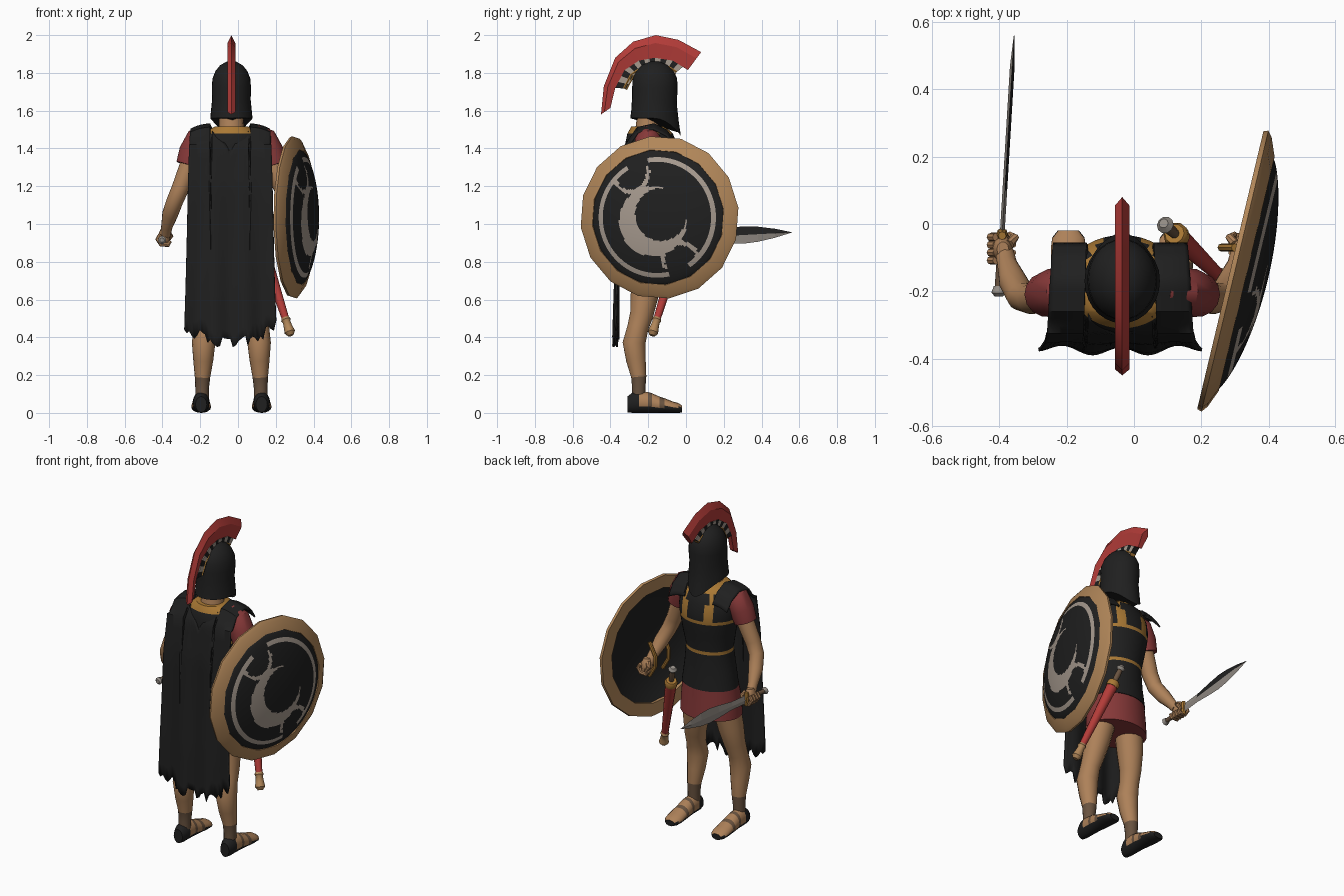
import bpy, bmesh, math, random
from math import sin, cos, pi, radians
from mathutils import Vector as V, Matrix

if "Cube" in bpy.data.objects:
    bpy.data.objects.remove(bpy.data.objects["Cube"])
random.seed(4)
CX = -0.035                                  # body centre line


def material(name, *rgb):
    m = bpy.data.materials.new(name)
    m.use_nodes = True
    m.diffuse_color = (*rgb, 1)
    m.node_tree.nodes["Principled BSDF"].inputs["Base Color"].default_value = (*rgb, 1)
    return m


BLACK = material("black", .014, .014, .014)
SKIN = material("skin", .42, .22, .1)
CREST = material("bright red", .45, .045, .04)
CLOTH = material("dark red", .24, .04, .04)
GOLD = material("gold", .4, .19, .035)
WOOD = material("wood", .44, .24, .1)
STEEL = material("steel", .3, .27, .24)
BONE = material("pale grey", .38, .32, .27)
BROWN = material("brown leather", .14, .085, .05)


def build(name, verts, faces, mats, rule=None, angle=40):
    """Mesh object; rule(face centre, face normal) gives the material index."""
    me = bpy.data.meshes.new(name)
    me.from_pydata(verts, [], faces)
    bm = bmesh.new()
    bm.from_mesh(me)
    bmesh.ops.remove_doubles(bm, verts=bm.verts, dist=1e-5)
    bmesh.ops.recalc_face_normals(bm, faces=bm.faces)
    for f in bm.faces:
        f.smooth = angle > 0
        if rule:
            f.material_index = int(rule(f.calc_center_median(), f.normal))
    bm.to_mesh(me)
    bm.free()
    for m in mats:
        me.materials.append(m)
    if angle:
        me.set_sharp_from_angle(angle=radians(angle))
    ob = bpy.data.objects.new(name, me)
    bpy.context.collection.objects.link(ob)
    return ob


def loft(name, rings, mats, rule=None, angle=40, caps=True):
    n = len(rings[0])
    faces = [(i * n + j, i * n + (j + 1) % n, (i + 1) * n + (j + 1) % n, (i + 1) * n + j)
             for i in range(len(rings) - 1) for j in range(n)]
    if caps:
        faces += [tuple(range(n)), tuple(range((len(rings) - 1) * n, len(rings) * n))]
    return build(name, [p for r in rings for p in r], faces, mats, rule, angle)


def oval(c, u, v, n=16):
    return [V(c) + V(u) * cos(2 * pi * k / n) + V(v) * sin(2 * pi * k / n) for k in range(n)]


def stack(rows, n=32, x=CX):
    """Level ovals from rows of z, half width, half depth, y."""
    return [oval((x, y, z), (a, 0, 0), (0, b, 0), n) for z, a, b, y in rows]


def tube(name, pts, radii, mats, rule=None, n=14, angle=40):
    pts = [V(p) for p in pts]
    rings = []
    for i, (p, r) in enumerate(zip(pts, radii)):
        d = (pts[min(i + 1, len(pts) - 1)] - pts[max(i - 1, 0)]).normalized()
        u = d.cross(V((0, 1, 0)) if abs(d.y) < .9 else V((0, 0, 1))).normalized()
        rings.append(oval(p, u * r, d.cross(u) * r, n))
    return loft(name, rings, mats, rule, angle)


# Torso armour with gold bands and straps
def trim(c, n):
    x = abs(c.x - CX)
    band = abs(c.z - 1.11) < .012 or abs(c.z - 1.31) < .012
    strap = c.z > 1.31 and .065 < x < .095 and c.y > -.2
    return band or strap or c.z > 1.49


torso = [(.88, .172, .135, -.19), (1.0, .155, .125, -.19), (1.1, .143, .12, -.185),
         (1.12, .143, .12, -.185), (1.22, .16, .135, -.18), (1.3, .175, .145, -.18),
         (1.32, .178, .147, -.18), (1.36, .182, .146, -.18), (1.42, .18, .138, -.185),
         (1.48, .15, .12, -.19), (1.515, .09, .09, -.2)]
loft("body_armour", stack(torso, 40), [BLACK, GOLD], trim)
loft("tunic_skirt", stack([(.7, .188, .15, -.2), (.8, .182, .145, -.2), (.92, .165, .13, -.19)]), [CLOTH])
loft("neck", stack([(1.44, .085, .08, -.2), (1.52, .066, .066, -.2), (1.64, .06, .06, -.19)], 16), [SKIN])

# Legs, sandals, arms, sleeves and hands on both sides
for s, side in ((-1, "right"), (1, "left")):
    def at(x, y, z):
        return (CX + s * x, y, z)

    leg = [(.07, .155, -.25, .036), (.13, .155, -.25, .036), (.19, .153, -.25, .041), (.28, .149, -.265, .053),
           (.37, .147, -.275, .062), (.45, .143, -.255, .057), (.52, .135, -.235, .063),
           (.62, .12, -.22, .075), (.8, .09, -.2, .085)]
    tube(side + "_leg", [at(x, y, z) for z, x, y, r in leg], [r for *_, r in leg],
         [SKIN, BROWN], lambda c, n: c.z < .19)
    foot = [(-.31, .045, .03, .042), (-.28, .055, .042, .055), (-.25, .057, .044, .057),
            (-.2, .055, .045, .055), (-.18, .052, .046, .052), (-.14, .043, .049, .043),
            (-.115, .039, .051, .039), (-.07, .03, .052, .03), (-.04, .026, .048, .026), (-.02, .02, .032, .018)]

    def sandal(c, n):
        if c.z < .028 or c.y < -.25:
            return 1
        return 2 * (-.2 < c.y < -.18 or -.14 < c.y < -.115)

    loft(side + "_foot", [oval(at(.16, y, z), (a, 0, 0), (0, 0, b)) for y, z, a, b in foot],
         [SKIN, BLACK, BROWN], sandal)
    arm = [(.15, -.2, 1.46, .05), (.215, -.21, 1.33, .052), (.27, -.222, 1.19, .046),
           (.3, -.215, 1.12, .044), (.325, -.17, 1.05, .042), (.342, -.12, .985, .03), (.35, -.085, .94, .028)]
    tube(side + "_arm", [at(x, y, z) for x, y, z, r in arm], [r for *_, r in arm], [SKIN])
    tube(side + "_sleeve", [at(.12, -.2, 1.49), at(.17, -.2, 1.45), at(.205, -.205, 1.38), at(.228, -.21, 1.31)],
         [.04, .07, .073, .066], [CLOTH])
    loft(side + "_palm", [oval(at(.355, -.075, z), (a, 0, 0), (0, b, 0), 10) for z, a, b in
                          ((.975, .018, .022), (.95, .03, .038), (.91, .03, .042), (.885, .018, .03))], [SKIN])
    for k in range(4):
        y = -.108 + .023 * k
        tube(side + "_finger", [at(.375, y, .945), at(.39, y, .92), at(.372, y, .892), at(.335, y, .89),
                                at(.322, y, .91)], [.012, .013, .013, .012, .008], [SKIN], n=8)
    tube(side + "_thumb", [at(.335, -.06, .955), at(.32, -.04, .935), at(.335, -.03, .91)],
         [.015, .013, .008], [SKIN], n=8)

# Helmet with cheek guards drawn down to a point
rows = [(1.56, .112, .125, -.17), (1.6, .108, .12, -.17), (1.66, .102, .116, -.17), (1.72, .104, .12, -.165),
        (1.77, .1, .118, -.165), (1.81, .084, .1, -.165), (1.84, .06, .072, -.165), (1.86, .025, .03, -.165)]
helmet = stack(rows, 28)
for ring, drop in zip(helmet, (.085, .06, .03)):
    for p in ring:
        f = max(0, (p.y + .17) / .12)
        p.z -= drop * f * f
        p.y += .2 * drop * f
        p.x = CX + (p.x - CX) * (1 - 3 * drop * max(0, f - .3))
loft("helmet", helmet, [BLACK])

# Crest and its checkered holder
outer = [(-.45, 1.58), (-.435, 1.73), (-.375, 1.88), (-.28, 1.965), (-.16, 2), (-.04, 1.975), (.08, 1.91)]
inner = [(-.4, 1.615), (-.375, 1.72), (-.325, 1.815), (-.25, 1.865), (-.165, 1.88), (-.07, 1.865), (.01, 1.815)]
crest = []
for (a, b), (c, d) in zip(outer, inner):
    o, i = V((CX, a, b)), V((CX, c, d))
    m, w = o.lerp(i, .35), V((.021, 0, 0))
    crest.append([o, m + w, i + w * .6, i - w * .6, m - w])
loft("crest", crest, [CREST], angle=30)
hub = V((CX, -.165, 1.71))
steps = [V((CX, *inner[k])).lerp(V((CX, *inner[k + 1])), t / 3) for k in range(1, 6) for t in range(3)]
holder = []
for p in steps:
    lo, w = hub.lerp(p, .72), V((.018, 0, 0))
    mid = hub.lerp(p, .87)
    holder.append([p + w, mid + w, lo + w, lo - w, mid - w, p - w])
loft("crest_holder", holder, [BLACK, BONE],
     lambda c, n: (int(math.atan2(c.y - hub.y, c.z - hub.z) * 6 + 30) + ((c - hub).length > .135)) % 2, 0)
tube("crest_holder_edge", [hub.lerp(p, .78) for p in steps], [.021] * len(steps), [GOLD], n=6)

# Cape hung over both shoulders with a ragged hem
path = [V((0, y, z)) for y, z in ((-.055, 1.44), (-.1, 1.5), (-.17, 1.535), (-.26, 1.515), (-.325, 1.42),
                                  (-.355, 1.2), (-.365, .9), (-.375, .65), (-.38, .4))]
cols, levels = 36, 24
verts, faces = [], []
for i in range(cols + 1):
    q = i / cols * 2 - 1
    hem = .37 + .09 * q * q + random.uniform(-.035, .035)
    start = 0 if abs(q) > .46 else 3.2 + 1.0 * (1 - abs(q) / .46)
    for j in range(levels + 1):
        t = start + (8 - start) * (j / levels)
        k = min(int(t), 7)
        p = path[k].lerp(path[k + 1], t - k)
        fall = max(0, (t - 4) / 4)
        z = p.z + (hem - .4) * max(0, t - 7)
        half = .2 + .018 * min(1, t / 4) + .024 * fall
        y = p.y + .012 * fall * cos(q * 9) + .012 * q * q * fall
        verts.append((CX - .006 + q * half, y, z - .03 * abs(q) ** 4 * (t < 4)))
for i in range(cols):
    for j in range(levels):
        a = i * (levels + 1) + j
        faces.append((a, a + 1, a + levels + 2, a + levels + 1))
cape = build("cape", verts, faces, [BLACK])
cape.modifiers.new("thickness", 'SOLIDIFY').thickness = .01

# Round shield: wooden rim, domed face with an inlaid emblem
normal = V((.973, -.232, 0))
across = V((.232, .973, 0))
centre = V((.3, -.14, 1.035))


def place(r, a, h):
    return centre + across * (r * cos(a)) + V((0, 0, r * sin(a))) + normal * h


def lathe(name, profile, n, mats, rule=None, angle=40):
    return loft(name, [[place(r, 2 * pi * k / n + .12, h) for k in range(n)] for r, h in profile],
                mats, rule, angle, False)


def emblem(c, n):
    u, v = (c - centre).dot(across), c.z - centre.z
    r, a = math.hypot(u, v), math.degrees(math.atan2(v, u)) % 360
    crescent = math.hypot(u + .015, v + .02) < .185 and math.hypot(u - .03, v - .015) > .14
    ring = .295 < r < .32 and not (100 < a < 122 or 282 < a < 304)
    hook_a = abs(math.hypot(u + .14, v - .23) - .095) < .011 and v < .27
    hook_b = abs(math.hypot(u - .13, v + .23) - .095) < .011 and v > -.27
    return crescent or ring or (r < .31 and (hook_a or hook_b))


lathe("shield_rim", [(.352, .02), (.36, .036), (.415, .014), (.432, 0), (.428, -.014), (.35, -.012), (.352, .02)],
      16, [WOOD], angle=30)
dome = [(.36 * k / 44, .026 + .075 * (1 - (k / 44) ** 2) ** .7) for k in range(44, -1, -1)]
lathe("shield_face", dome, 132, [BLACK, BONE], emblem)
lathe("shield_inside", [(.36, 0), (.3, .035), (.2, .06), (.1, .072), (0, .076)], 32, [BLACK])
for y in (-.2, -.07):
    tube("shield_handle", [(.3, y, 1.08), (.26, y, 1.0), (.26, y, .94), (.3, y, .87)], [.012] * 4, [GOLD], n=8)

# Leaf-bladed sword in the right hand
blade = []
for y, h in ((-.02, .026), (.1, .026), (.22, .04), (.3, .046), (.38, .04), (.47, .024), (.56, .001)):
    c = V((-.39 + .06 * y, y, .925 + .055 * y))
    blade.append(oval(c, (.007 if h > .01 else .001, 0, 0), (0, 0, h), 4))
loft("sword_blade", blade, [STEEL, BLACK], lambda c, n: n.x > 0 and n.z > 0 and c.y > .05, 0)
tube("sword_grip", [(-.402, -.2, .915), (-.39, -.03, .925)], [.013, .013], [BROWN], n=10)
tube("sword_guard", [(-.392, -.035, .885), (-.392, -.03, .925), (-.392, -.035, .965)], [.012, .018, .012], [GOLD], n=8)
tube("sword_pommel", [(-.402, -.215, .915), (-.402, -.205, .915), (-.401, -.185, .915)], [.012, .022, .016], [STEEL], n=10)

# Scabbard at the left hip
top, tip = V((.09, 0, 1.0)), V((.28, -.18, .41))


def along(name, stops, mat):
    tube(name, [top.lerp(tip, t) for t, r in stops], [r for t, r in stops], [mat], n=10)


along("scabbard", [(.2, .033), (.5, .027), (.87, .019)], CREST)
along("scabbard_cap", [(.84, .02), (.86, .026), (.88, .02), (.93, .024), (.97, .029), (1, .015)], WOOD)
along("scabbard_mouth", [(.16, .03), (.18, .038), (.22, .036)], GOLD)
along("dagger_grip", [(.03, .014), (.1, .017), (.17, .014)], BROWN)
along("dagger_pommel", [(-.01, .014), (.015, .026), (.04, .016)], STEEL)
